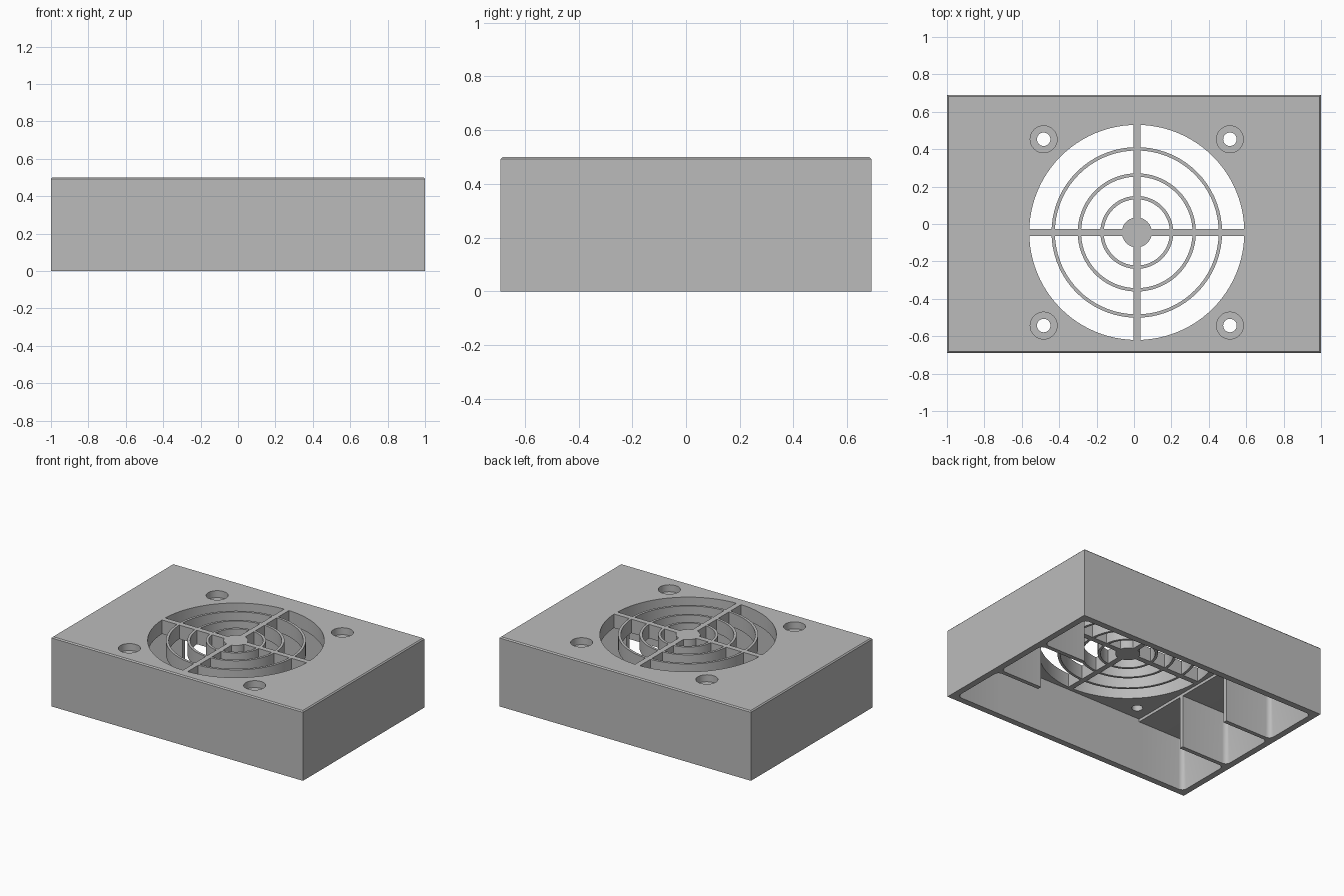
import bpy, bmesh
from math import radians

if "Cube" in bpy.data.objects:
    bpy.data.objects.remove(bpy.data.objects["Cube"], do_unlink=True)

grey = bpy.data.materials.new("plain grey")
grey.use_nodes = True
COLOUR = (0.5, 0.5, 0.5, 1)
grey.diffuse_color = COLOUR
grey.node_tree.nodes["Principled BSDF"].inputs["Base Color"].default_value = COLOUR

W, D, H = 1.0, 0.69, 0.5       # half width, half depth, height
WALL, PLATE = 0.045, 0.10      # side wall and top plate thickness
CX, CY = 0.015, -0.045         # fan centre
IN_X, IN_Y = W - WALL, D - WALL


def finish(name, bm):
    mesh = bpy.data.meshes.new(name)
    bmesh.ops.recalc_face_normals(bm, faces=bm.faces)
    bm.to_mesh(mesh)
    bm.free()
    obj = bpy.data.objects.new(name, mesh)
    bpy.context.collection.objects.link(obj)
    mesh.materials.append(grey)
    return obj


def box(name, x0, x1, y0, y1, z0, z1, bevel=0, pick=None, segments=1):
    bm = bmesh.new()
    bmesh.ops.create_cube(bm, size=1)
    for v in bm.verts:
        v.co.x = x1 if v.co.x > 0 else x0
        v.co.y = y1 if v.co.y > 0 else y0
        v.co.z = z1 if v.co.z > 0 else z0
    if bevel:
        edges = [e for e in bm.edges if all(pick(v.co) for v in e.verts)]
        bmesh.ops.bevel(bm, geom=edges, offset=bevel, segments=segments,
                        profile=0.5, affect='EDGES')
    return finish(name, bm)


def cylinder(name, x, y, r, z0, z1, sides=48):
    bm = bmesh.new()
    bmesh.ops.create_cone(bm, cap_ends=True, segments=sides, radius1=r, radius2=r, depth=z1 - z0)
    bmesh.ops.translate(bm, verts=bm.verts, vec=(x, y, (z0 + z1) / 2))
    return finish(name, bm)


def cut(target, cutter):
    mod = target.modifiers.new("cut", 'BOOLEAN')
    mod.operation, mod.solver, mod.object = 'DIFFERENCE', 'EXACT', cutter
    bpy.context.view_layer.objects.active = target
    bpy.ops.object.modifier_apply(modifier=mod.name)
    bpy.data.objects.remove(cutter, do_unlink=True)


def smooth(obj):
    bpy.ops.object.select_all(action='DESELECT')
    obj.select_set(True)
    bpy.context.view_layer.objects.active = obj
    bpy.ops.object.shade_smooth_by_angle(angle=radians(30))


# Housing with a fine chamfer around the top
housing = box("housing", -W, W, -D, D, 0, H, 0.008, lambda c: c.z > 0.4)

# Fan bay, open underneath
BAY_L, BAY_R = CX + 0.6, CX - 0.6
cut(housing, box("bay_cutter", BAY_R, BAY_L, -IN_Y, IN_Y, -0.1, H - PLATE))

# Three side compartments at each end, leaving thin ribs between them
RIB = 0.03
room = (2 * IN_Y - 2 * RIB) / 3
for side in (-1, 1):
    inner = BAY_L - 0.02 if side > 0 else BAY_R + 0.02
    x0, x1 = sorted((inner, side * IN_X))
    for i in range(3):
        y0 = -IN_Y + i * (room + RIB)
        cut(housing, box("compartment_cutter", x0, x1, y0, y0 + room, -0.1, H - PLATE - 0.02,
                         0.035, lambda c: c.x * side > 0.9, 4))

# Fan opening and counterbored screw holes
cut(housing, cylinder("opening_cutter", CX, CY, 0.575, 0.3, 0.6, 96))
for sx in (-1, 1):
    for sy in (-1, 1):
        x, y = CX + sx * 0.498, CY + sy * 0.498
        cut(housing, cylinder("screw_cutter", x, y, 0.036, 0.3, 0.6, 32))
        cut(housing, cylinder("head_cutter", x, y, 0.072, H - 0.05, 0.6, 32))
smooth(housing)

# Grille: crossed bars, hub and concentric rings
Z0 = H - PLATE
box("grille_bar_across", CX - 0.58, CX + 0.58, CY - 0.019, CY + 0.019, Z0, H)
box("grille_bar_along", CX - 0.019, CX + 0.019, CY - 0.58, CY + 0.58, Z0, H)
smooth(cylinder("grille_hub", CX, CY, 0.08, Z0, H))
for name, r in (("inner", 0.195), ("middle", 0.316), ("outer", 0.456)):
    ring = cylinder("grille_ring_" + name, CX, CY, r, Z0, H, 72)
    cut(ring, cylinder("ring_cutter", CX, CY, r - 0.018, 0.3, 0.6, 72))
    smooth(ring)
